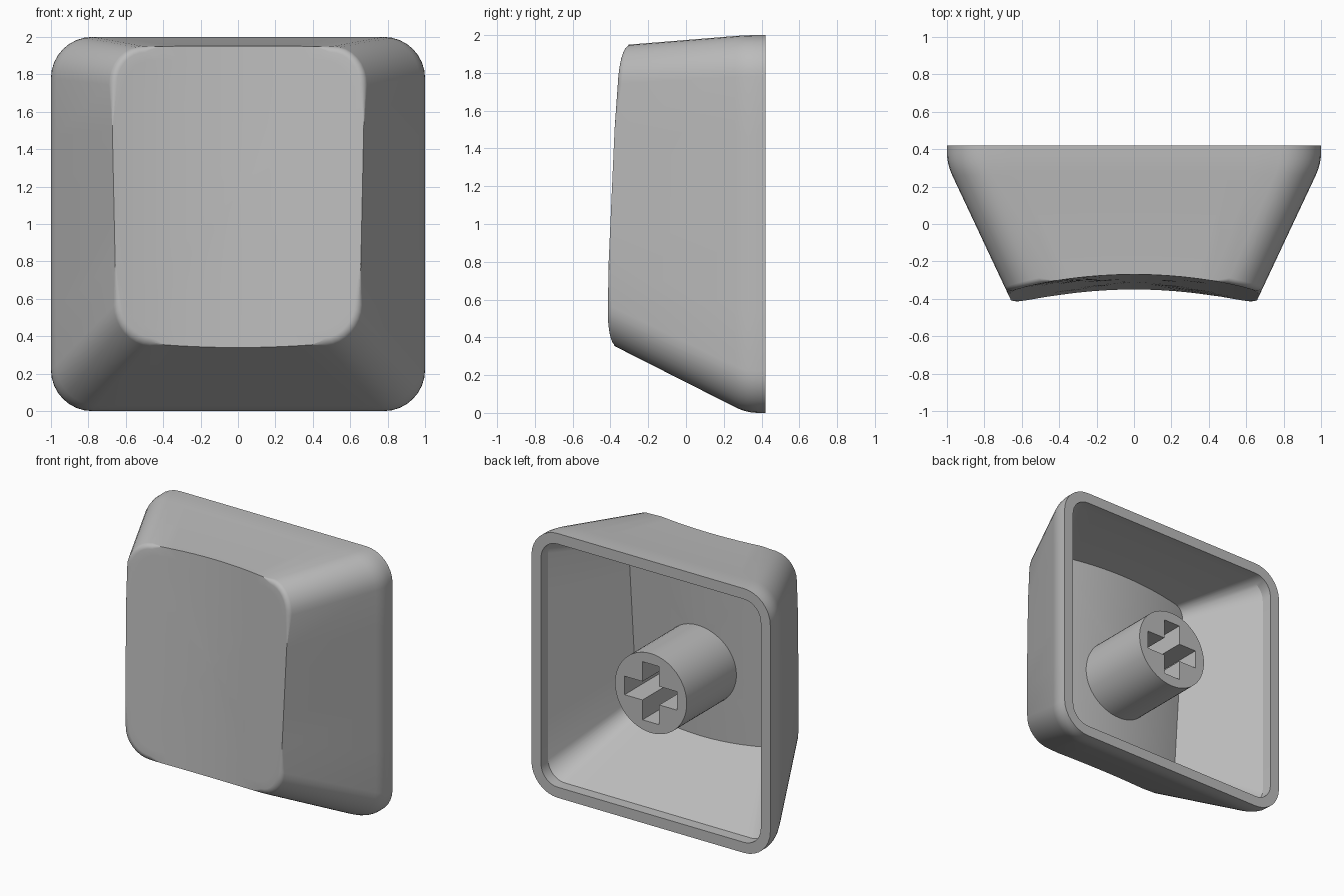
import bpy, bmesh, math

if "Cube" in bpy.data.objects:
    bpy.data.objects.remove(bpy.data.objects["Cube"])

grey = bpy.data.materials.new("light_grey")
grey.diffuse_color = (0.5, 0.5, 0.5, 1)
grey.use_nodes = True
grey.node_tree.nodes["Principled BSDF"].inputs["Base Color"].default_value = grey.diffuse_color


def rounded_rect(hx, z0, z1, r, arc=8, nx=12, nz=5):
    """Closed loop of (x, z) points with the same count for every size."""
    corners = [(hx - r, z1 - r), (-hx + r, z1 - r), (-hx + r, z0 + r), (hx - r, z0 + r)]
    pts = []
    for q, (cx, cz) in enumerate(corners):
        for i in range(arc + 1):
            a = math.pi / 2 * (q + i / arc)
            pts.append((cx + r * math.cos(a), cz + r * math.sin(a)))
        # subdivide the straight side up to the next corner
        x, z = pts[-1]
        a = math.pi / 2 * (q + 1)
        nxt = corners[(q + 1) % 4]
        ex, ez = nxt[0] + r * math.cos(a), nxt[1] + r * math.sin(a)
        n = nx if q % 2 == 0 else nz
        pts += [(x + (ex - x) * k / n, z + (ez - z) * k / n) for k in range(1, n)]
    return pts


def dish(x, z, lift=0.0):
    """Tilted, scooped front surface."""
    return -0.45 + 0.05 * z + 0.083 * (1 - (x / 0.66) ** 2) + lift


def mix(a, b, t):
    return a[0] + (b[0] - a[0]) * t, a[1] + (b[1] - a[1]) * t


def meet_dish(base, far, y0, y1, lift):
    """Run each wall line from base to far until it meets the dish."""
    ring = []
    for a, b in zip(base, far):
        y = y1
        for _ in range(15):
            x, z = mix(a, b, (y0 - y) / (y0 - y1))
            y = dish(x, z, lift)
        ring.append((x, y, z))
    return ring


def face_rings(rim, lift, scales, cz):
    return [[(x * s, dish(x * s, cz + (z - cz) * s, lift), cz + (z - cz) * s)
             for x, _, z in rim] for s in scales]


def finish(bm, name, angle):
    bmesh.ops.recalc_face_normals(bm, faces=bm.faces)
    me = bpy.data.meshes.new(name)
    bm.to_mesh(me)
    bm.free()
    me.materials.append(grey)
    ob = bpy.data.objects.new(name, me)
    bpy.context.collection.objects.link(ob)
    bpy.ops.object.select_all(action='DESELECT')
    ob.select_set(True)
    bpy.context.view_layer.objects.active = ob
    bpy.ops.object.shade_smooth_by_angle(angle=math.radians(angle))
    return ob


# Outer skin: scooped front, tapering walls, short straight skirt
base = rounded_rect(1.0, 0.0, 2.0, 0.22)
far = rounded_rect(0.652, 0.375, 1.94, 0.2)
rim = meet_dish(base, far, 0.32, -0.42, 0)
scales = [0.03, 0.25, 0.5, 0.7, 0.82, 0.91]
rings = face_rings(rim, 0, scales, 1.16) + [rim]
rim_index = len(rings) - 1
for y in (0.26, 0.29, 0.32, 0.35, 0.38, 0.42):
    t = max(0, 0.38 - y) ** 2 / 0.24 / 0.74
    rings.append([(p[0], y, p[1]) for p in (mix(a, b, t) for a, b in zip(base, far))])

# Inner skin: straight lip, tapering cavity, scooped ceiling
lip = rounded_rect(0.92, 0.08, 1.92, 0.14)
deep = rounded_rect(0.60, 0.47, 1.82, 0.09)
rings += [[(x, y, z) for x, z in lip] for y in (0.42, 0.335)]
ceiling = meet_dish(lip, deep, 0.335, -0.22, 0.16)
rings += [ceiling] + face_rings(ceiling, 0.16, scales[::-1], 1.15)

# Cap shell
bm = bmesh.new()
loops = [[bm.verts.new(p) for p in ring] for ring in rings]
n = len(base)
for a, b in zip(loops, loops[1:]):
    for i in range(n):
        j = (i + 1) % n
        bm.faces.new((a[i], a[j], b[j], b[i]))
bm.faces.new(loops[0])
bm.faces.new(loops[-1])
edge_loop = loops[rim_index]
edges = [bm.edges.get((edge_loop[i], edge_loop[(i + 1) % n])) for i in range(n)]
bmesh.ops.bevel(bm, geom=edges, offset=0.03, segments=5, profile=0.5, affect='EDGES')
finish(bm, "cap_shell", 25)

# Stem: round post with a cross-shaped socket in its end
bm = bmesh.new()
END, ROOT, FLOOR = 0.42, -0.22, 0.0
L, W = 0.22, 0.07
circle = [(0.3 * math.cos(2 * math.pi * i / 64), 0.3 * math.sin(2 * math.pi * i / 64))
          for i in range(64)]
cross = [(L, -W), (L, W), (W, W), (W, L), (-W, L), (-W, W),
         (-L, W), (-L, -W), (-W, -W), (-W, -L), (W, -L), (W, -W)]
end_edges = []
for outline, depth in ((circle, ROOT), (cross, FLOOR)):
    front = [bm.verts.new((x, END, 1 + z)) for x, z in outline]
    back = [bm.verts.new((x, depth, 1 + z)) for x, z in outline]
    for i in range(len(outline)):
        j = (i + 1) % len(outline)
        bm.faces.new((front[i], front[j], back[j], back[i]))
        end_edges.append(bm.edges.get((front[i], front[j])))
    bm.faces.new(back)
bmesh.ops.triangle_fill(bm, edges=end_edges, use_beauty=True)
finish(bm, "stem", 30)
